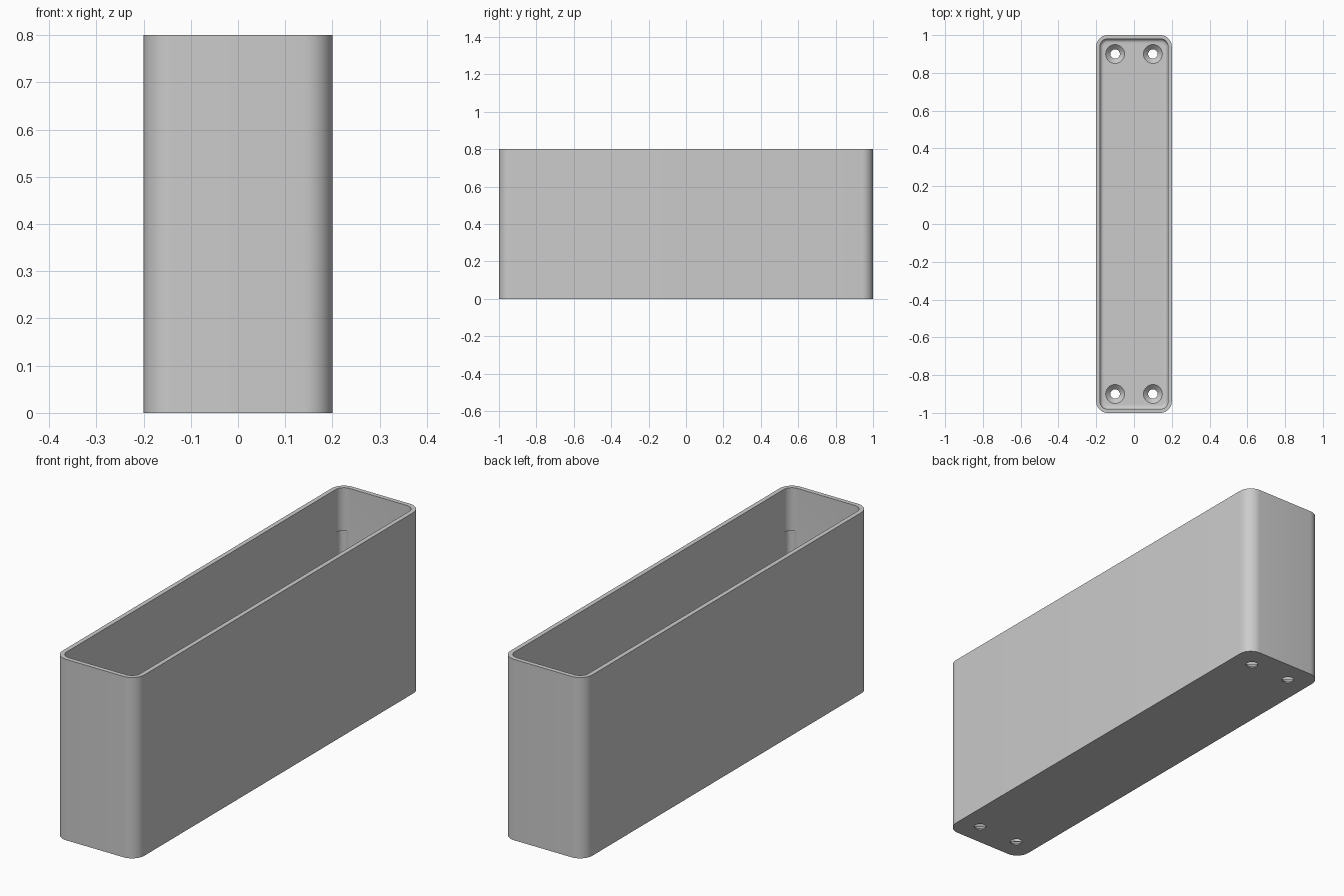
import bpy, bmesh, math

cube = bpy.data.objects.get("Cube")
if cube:
    bpy.data.objects.remove(cube, do_unlink=True)

HALF_X, HALF_Y, HEIGHT = 0.2, 1.0, 0.8
CORNER, WALL, FLOOR, FILLET = 0.06, 0.02, 0.03, 0.02
STEPS = 10

grey = bpy.data.materials.new("light grey plastic")
grey.use_nodes = True
colour = (0.6, 0.6, 0.6, 1)
grey.diffuse_color = colour
grey.node_tree.nodes["Principled BSDF"].inputs["Base Color"].default_value = colour


def rounded_ring(inset, z):
    """Points of a rounded rectangle, inset from the outer outline."""
    r = CORNER - inset
    points = []
    for k, (sx, sy) in enumerate([(1, 1), (-1, 1), (-1, -1), (1, -1)]):
        for i in range(STEPS + 1):
            a = math.pi / 2 * (k + i / STEPS)
            points.append((sx * (HALF_X - CORNER) + r * math.cos(a),
                           sy * (HALF_Y - CORNER) + r * math.sin(a), z))
    return points


def circle_ring(x, y, r, z, sides=32):
    return [(x + r * math.cos(2 * math.pi * i / sides),
             y + r * math.sin(2 * math.pi * i / sides), z) for i in range(sides)]


def loft(name, rings):
    """Closed solid skinned through a list of rings."""
    bm = bmesh.new()
    loops = [[bm.verts.new(p) for p in ring] for ring in rings]
    for low, high in zip(loops, loops[1:]):
        for i in range(len(low)):
            j = (i + 1) % len(low)
            bm.faces.new((low[i], low[j], high[j], high[i]))
    bm.faces.new(loops[0][::-1])
    bm.faces.new(loops[-1])
    bmesh.ops.recalc_face_normals(bm, faces=bm.faces)
    mesh = bpy.data.meshes.new(name)
    bm.to_mesh(mesh)
    bm.free()
    obj = bpy.data.objects.new(name, mesh)
    bpy.context.collection.objects.link(obj)
    mesh.materials.append(grey)
    return obj


# Open box: outer wall, rim, inner wall, rounded floor edge
rings = [rounded_ring(0, 0), rounded_ring(0, HEIGHT), rounded_ring(WALL, HEIGHT)]
for i in range(6):
    a = math.pi / 2 * i / 5
    rings.append(rounded_ring(WALL + FILLET * (1 - math.cos(a)),
                              FLOOR + FILLET * (1 - math.sin(a))))
box = loft("open_box", rings)

# Countersunk screw holes in the floor and shallow blind grooves in the corners
cutters = []
for sx in (-1, 1):
    for sy in (-1, 1):
        x, y = sx * 0.1, sy * 0.9
        cutters.append(loft("screw_hole_cutter", [
            circle_ring(x, y, r, z) for r, z in
            ((0.025, -0.02), (0.025, 0.005), (0.05, FLOOR), (0.05, 0.06))]))
        x, y = sx * 0.158, sy * 0.958
        cutters.append(loft("corner_groove_cutter", [
            circle_ring(x, y, 0.025, z) for z in (0.06, 0.61)]))

bpy.context.view_layer.objects.active = box
for cutter in cutters:
    cutter.hide_render = True
    mod = box.modifiers.new("cut", 'BOOLEAN')
    mod.operation = 'DIFFERENCE'
    mod.solver = 'EXACT'
    mod.object = cutter
    bpy.ops.object.modifier_apply(modifier=mod.name)
    bpy.data.objects.remove(cutter, do_unlink=True)

# Smooth corners, sharp rim and base
bpy.ops.object.select_all(action='DESELECT')
box.select_set(True)
bpy.ops.object.shade_smooth_by_angle(angle=math.radians(30))
